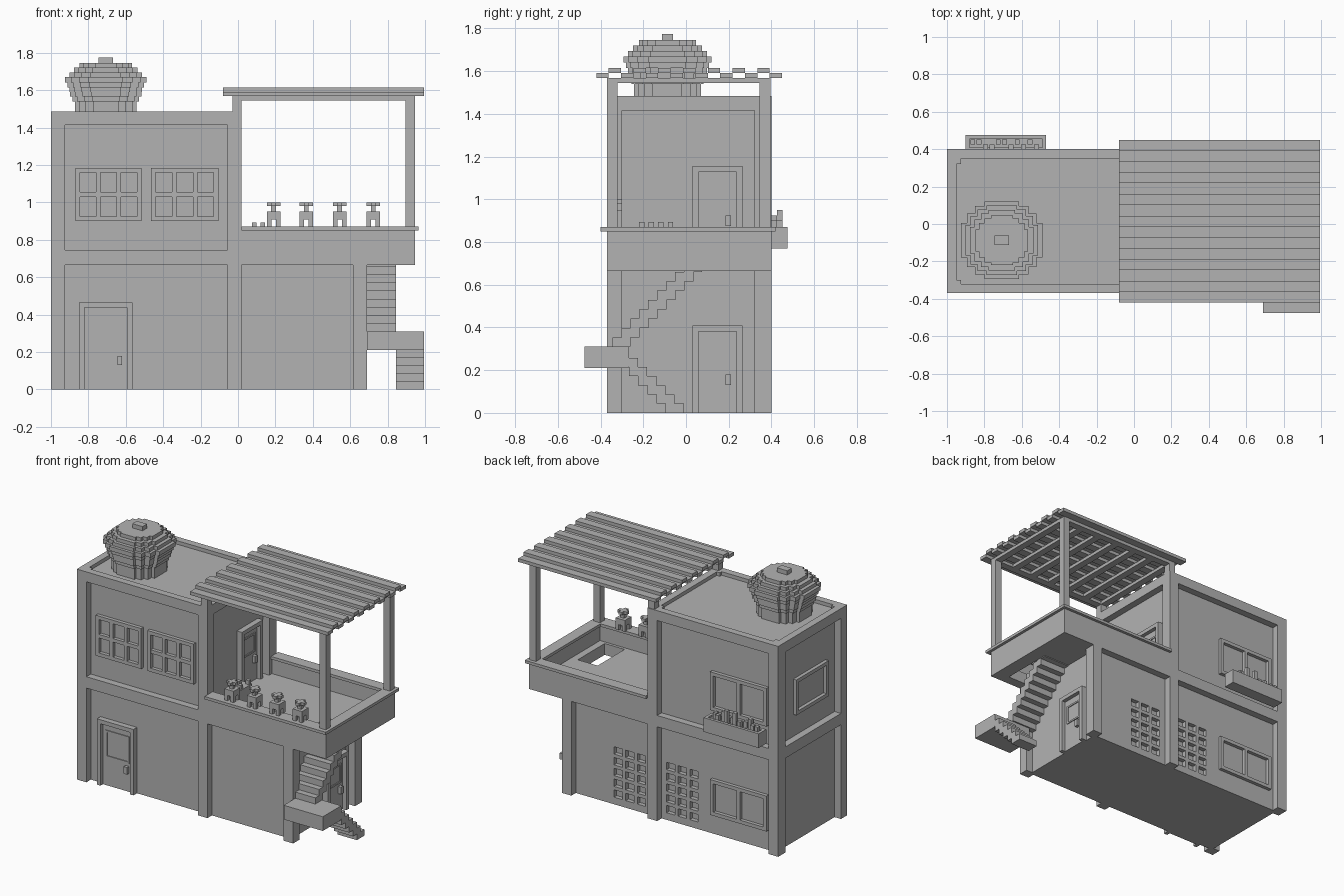
import bpy, bmesh, random
from mathutils import Vector

if "Cube" in bpy.data.objects:
    bpy.data.objects.remove(bpy.data.objects["Cube"])
random.seed(4)

plaster = bpy.data.materials.new("light_grey")
plaster.use_nodes = True
GREY = (0.45, 0.45, 0.45, 1)
plaster.diffuse_color = GREY
plaster.node_tree.nodes["Principled BSDF"].inputs["Base Color"].default_value = GREY


def build(name, boxes):
    """One object from boxes given as (x0, x1, y0, y1, z0, z1)."""
    bm = bmesh.new()
    for b in boxes:
        lo, hi = Vector(b[0::2]), Vector(b[1::2])
        for v in bmesh.ops.create_cube(bm, size=1)["verts"]:
            v.co = (lo + hi) / 2 + v.co * (hi - lo)
    mesh = bpy.data.meshes.new(name)
    bm.to_mesh(mesh)
    bm.free()
    mesh.materials.append(plaster)
    ob = bpy.data.objects.new(name, mesh)
    bpy.context.collection.objects.link(ob)
    return ob


# Outer planes of the house
FRONT, BACK, LEFT, MID, RIGHT = -0.37, 0.40, -1.0, 0.02, 0.69
FLOOR, BAND, ROOF = 0.665, 0.745, 1.485
INSET = 0.05


def on_wall(side, u0, u1, z0, z1, d0, d1):
    """Box on a recessed wall panel; d is the distance out of the panel."""
    axis, plane, sign = side
    p = plane - sign * INSET
    a, b = sorted((p + sign * d0, p + sign * d1))
    return (u0, u1, a, b, z0, z1) if axis == "y" else (a, b, u0, u1, z0, z1)


front, back = ("y", FRONT, -1), ("y", BACK, 1)
west, upper_east, lower_east = ("x", LEFT, -1), ("x", MID, 1), ("x", RIGHT, 1)


def ring(x0, x1, y0, y1, z0, z1, w):
    return [(x0, x1, y0, y0 + w, z0, z1), (x0, x1, y1 - w, y1, z0, z1),
            (x0, x0 + w, y0 + w, y1 - w, z0, z1), (x1 - w, x1, y0 + w, y1 - w, z0, z1)]


def outline(side, u0, u1, z0, z1, w, d):
    return [on_wall(side, u0, u0 + w, z0, z1, -0.01, d), on_wall(side, u1 - w, u1, z0, z1, -0.01, d),
            on_wall(side, u0 + w, u1 - w, z1 - w, z1, -0.01, d),
            on_wall(side, u0 + w, u1 - w, z0, z0 + w, -0.01, d)]


# Walls, with lattice openings cut into the back
ground = build("ground_floor_walls", [(LEFT + INSET, RIGHT - INSET, FRONT + INSET, BACK - INSET, 0, FLOOR)])
build("upper_floor_walls", [(LEFT + INSET, MID - INSET, FRONT + INSET, BACK - INSET, FLOOR, ROOF - 0.025)])
cells = []
for start in (-0.34, 0.07):
    for i in range(3):
        for j in range(5):
            x, z = start + i * 0.091, 0.05 + j * 0.076
            cells.append(on_wall(back, x, x + 0.065, z, z + 0.052, -0.03, 0.02))
cutter = build("lattice_cutter", cells)
cutter.hide_render = True
cutter.hide_viewport = True
cut = ground.modifiers.new("lattice", "BOOLEAN")
cut.operation = "DIFFERENCE"
cut.solver = "EXACT"
cut.object = cutter

# Pilasters and horizontal bands
pilasters = []
for x0, x1, top in ((LEFT, -0.925, ROOF), (-0.055, MID, ROOF), (0.615, RIGHT, FLOOR)):
    pilasters += [(x0, x1, FRONT, -0.30, 0, top), (x0, x1, 0.32, BACK, 0, top)]
build("pilasters", pilasters)
build("floor_band", ring(LEFT, MID, FRONT, BACK, FLOOR, BAND, INSET))
build("roof_band", ring(LEFT, MID, FRONT, BACK, 1.415, ROOF, INSET))


# Doors
def door(name, side, u0, u1, z0, z1):
    w = 0.028
    a, b = u0 + 0.05, u1 - 0.05
    boxes = [on_wall(side, u0, u0 + w, z0, z1, -0.01, 0.04), on_wall(side, u1 - w, u1, z0, z1, -0.01, 0.04),
             on_wall(side, u0 + w, u1 - w, z1 - w, z1, -0.01, 0.04),
             on_wall(side, u0 + w, u1 - w, z0, z1 - w, -0.01, 0.012),
             on_wall(side, b - 0.03, b - 0.004, z0 + 0.13, z0 + 0.18, 0, 0.035)]
    boxes += outline(side, a, b, z0 + 0.2, z1 - 0.075, 0.012, 0.018)
    build(name, boxes)


door("front_door", front, -0.85, -0.565, 0, 0.465)
door("side_door", lower_east, 0.03, 0.265, 0, 0.41)
door("balcony_door", upper_east, 0.03, 0.265, BAND, 1.155)


# Windows
def window(name, side, u0, u1, z0, z1, cols, rows):
    w, d = 0.025, 0.025
    boxes = outline(side, u0, u1, z0, z1, w, d)
    for i in range(1, cols):
        u = u0 + w / 2 + (u1 - u0 - w) * i / cols
        boxes.append(on_wall(side, u - w / 2, u + w / 2, z0 + w, z1 - w, -0.01, d))
    for j in range(1, rows):
        z = (z0 + (z1 - z0) * j / rows)
        boxes.append(on_wall(side, u0 + w, u1 - w, z - w / 2, z + w / 2, -0.01, d - 0.001))
    build(name, boxes)


window("front_window_right", front, -0.87, -0.515, 0.9, 1.185, 3, 2)
window("front_window_left", front, -0.465, -0.105, 0.9, 1.185, 3, 2)
window("back_window_upper", back, -0.89, -0.45, 0.88, 1.15, 2, 1)
window("back_window_lower", back, -0.89, -0.45, 0.14, 0.39, 2, 1)
window("side_window", west, -0.2, 0.16, 0.9, 1.15, 1, 1)

# Planter under the upper back window
planter = ring(-0.9, -0.47, BACK - 0.01, 0.475, 0.77, 0.87, 0.02)
planter.append((-0.88, -0.49, BACK, 0.455, 0.77, 0.855))
for i in range(11):
    x, h = -0.875 + i * 0.034, random.choice((0.03, 0.055, 0.08))
    y = random.choice((0.4, 0.425))
    planter.append((x, x + 0.026, y, y + 0.026, 0.85, 0.87 + h))
build("window_planter", planter)

# Balcony with a stair opening in its floor
END = 0.945
build("balcony_floor", [(MID, RIGHT, FRONT, BACK, FLOOR, BAND),
                        (RIGHT, END, 0, BACK, FLOOR, BAND),
                        (0.845, END, -0.3, 0, FLOOR, BAND),
                        (RIGHT, END, FRONT, -0.3, FLOOR, BAND)])
build("balcony_parapet", [(MID, END, FRONT, -0.32, BAND, 0.85), (MID, END, 0.35, BACK, BAND, 0.85),
                          (0.895, END, -0.32, 0.35, BAND, 0.85)])
build("parapet_cap", [(MID, 0.965, -0.4, -0.31, 0.85, 0.87), (MID, 0.965, 0.34, 0.42, 0.85, 0.87),
                      (0.885, 0.965, -0.31, 0.34, 0.85, 0.87)])

# Stairs: lower flight, landing and upper flight
build("stair_landing", [(RIGHT, 0.995, -0.475, -0.27, 0.21, 0.31)])
build("lower_stairs", [(0.845, 0.995, -0.095 - i * 0.043, -0.01 - i * 0.043, i * 0.043, (i + 1) * 0.043)
                       for i in range(7)])
build("upper_stairs", [(RIGHT - 0.05, 0.845, -0.345 + i * 0.042, -0.26 + i * 0.042,
                        0.31 + i * 0.0437, 0.31 + (i + 1) * 0.0437) for i in range(9)])

# Pergola: posts, beams and two levels of slats
posts = []
for y0, y1 in ((FRONT, -0.32), (0.345, 0.395)):
    posts += [(0.895, END, y0, y1, 0.87, 1.55), (-0.03, MID, y0, y1, ROOF - 0.03, 1.55)]
build("pergola_posts", posts)
beams = ring(-0.03, END, FRONT, 0.395, 1.545, 1.568, 0.05)
for i in range(1, 6):
    x = -0.03 + i * 0.925 / 6
    beams.append((x, x + 0.05, -0.32, 0.345, 1.545, 1.568))
build("pergola_beams", beams)
pitch = 0.87 / 15
slats = []
for i in range(15):
    z, y = (1.568, 1.591)[i % 2], -0.42 + i * pitch
    slats.append((-0.08, 0.995, y, y + pitch, z, z + 0.0235))
build("pergola_slats", slats)

# Potted flowers along the front parapet
for n, x in enumerate((0.19, 0.365, 0.543, 0.723)):
    y = -0.335
    pot = [(x - 0.036, x + 0.036, y - 0.036, y + 0.036, 0.908, 0.95),
           (x - 0.013, x + 0.013, y - 0.013, y + 0.013, 0.95, 0.982),
           (x - 0.036, x + 0.036, y - 0.013, y + 0.013, 0.98, 1.0),
           (x - 0.013, x + 0.013, y - 0.036, y + 0.036, 0.98, 1.0)]
    for sx in (-1, 1):
        for sy in (-1, 1):
            cx, cy = x + sx * 0.024, y + sy * 0.024
            pot.append((cx - 0.012, cx + 0.012, cy - 0.012, cy + 0.012, 0.87, 0.908))
    build(f"flower_pot_{n + 1}", pot)

# Low plant box inside the balcony
bed = [(0.07, 0.15, -0.22, -0.06, BAND, 0.865)]
bed += [(0.075 + 0.045 * (i % 2), 0.1 + 0.045 * (i % 2), y, y + 0.025, 0.865, 0.893)
        for i, y in enumerate((-0.22, -0.175, -0.13, -0.085))]
build("plant_box", bed)

# Round water tank on the roof, in stepped layers: top height, half width
CX, CY = -0.707, -0.087
tank, z = [], ROOF - 0.025
for top, r in ((1.54, 0.165), (1.565, 0.178), (1.59, 0.19), (1.615, 0.195), (1.64, 0.205),
               (1.67, 0.217), (1.695, 0.195), (1.72, 0.17), (1.745, 0.14)):
    for a, b in ((1, 0.42), (0.86, 0.66), (0.66, 0.84), (0.42, 0.95)):
        tank.append((CX - r * a, CX + r * a, CY - r * b, CY + r * b, z, top))
    z = top
tank.append((CX - 0.04, CX + 0.04, CY - 0.025, CY + 0.025, z, 1.775))
build("roof_tank", tank)
